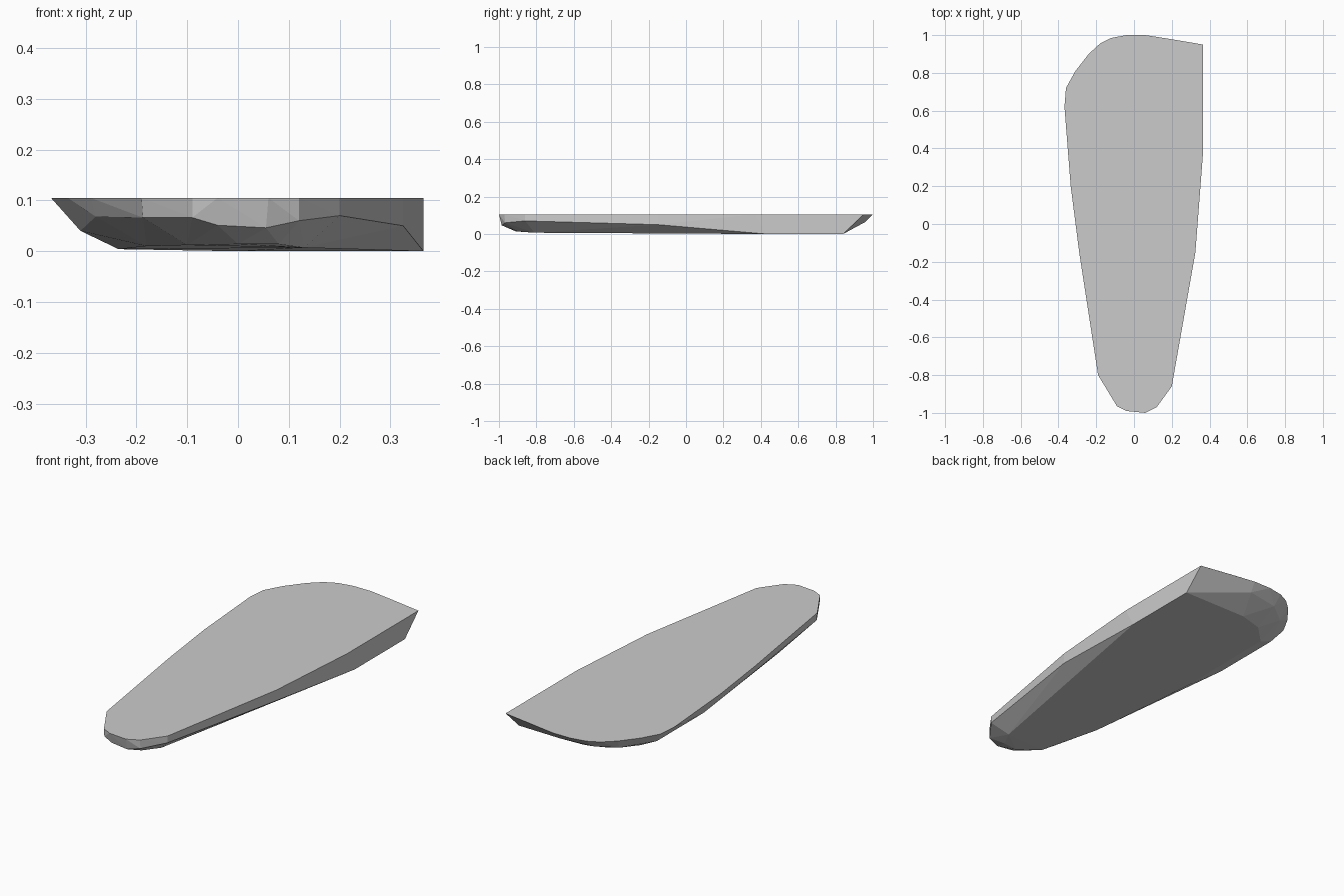
import bpy, bmesh, math

DECK_Z = 0.105

# Flat deck outline, counter-clockwise from the square back corner
deck = [(0.365, 0.95), (0.2, 0.978), (0.06, 1.0), (-0.04, 1.0), (-0.12, 0.985),
        (-0.18, 0.955), (-0.24, 0.9), (-0.31, 0.81), (-0.36, 0.72), (-0.368, 0.62),
        (-0.335, 0.2), (-0.29, -0.15), (-0.19, -0.8), (-0.09, -0.965),
        (-0.04, -0.99), (0.06, -1.0), (0.12, -0.97), (0.2, -0.86),
        (0.325, -0.15), (0.365, 0.37)]

# Rim: lower edge of the side wall
rim = [(0.2, -0.86, 0.07), (0.12, -0.968, 0.06), (0.055, -0.985, 0.046),
       (-0.04, -0.975, 0.051), (-0.09, -0.962, 0.066), (-0.187, -0.8, 0.066),
       (-0.28, -0.15, 0.068), (-0.31, 0.3, 0.04), (-0.31, 0.68, 0.04),
       (-0.22, 0.86, 0.05), (-0.12, 0.935, 0.06), (0.05, 0.96, 0.065),
       (0.325, -0.15, 0.05)]

# Underside: flat sole, lifting slightly toward the narrow tip
sole = [(0.365, 0.84, 0), (0.0, 0.84, 0), (-0.13, 0.8, 0.003), (-0.23, 0.7, 0.005),
        (-0.235, 0.15, 0.004), (-0.18, -0.5, 0.01), (-0.1, -0.83, 0.012),
        (0.0, -0.91, 0.014), (0.08, -0.9, 0.014), (0.13, -0.81, 0.007),
        (0.365, 0.43, 0)]

# Faceted hull wrapped around the three loops
bm = bmesh.new()
for co in [(x, y, DECK_Z) for x, y in deck] + rim + sole:
    bm.verts.new(co)
hull = bmesh.ops.convex_hull(bm, input=bm.verts)
loose = [v for v in bm.verts if not v.link_faces]
bmesh.ops.delete(bm, geom=loose, context='VERTS')
bmesh.ops.dissolve_limit(bm, angle_limit=math.radians(0.5),
                         verts=bm.verts, edges=bm.edges)
bmesh.ops.recalc_face_normals(bm, faces=bm.faces)

mesh = bpy.data.meshes.new("tapered_slab")
bm.to_mesh(mesh)
bm.free()
bpy.context.collection.objects.link(bpy.data.objects.new("tapered_slab", mesh))
